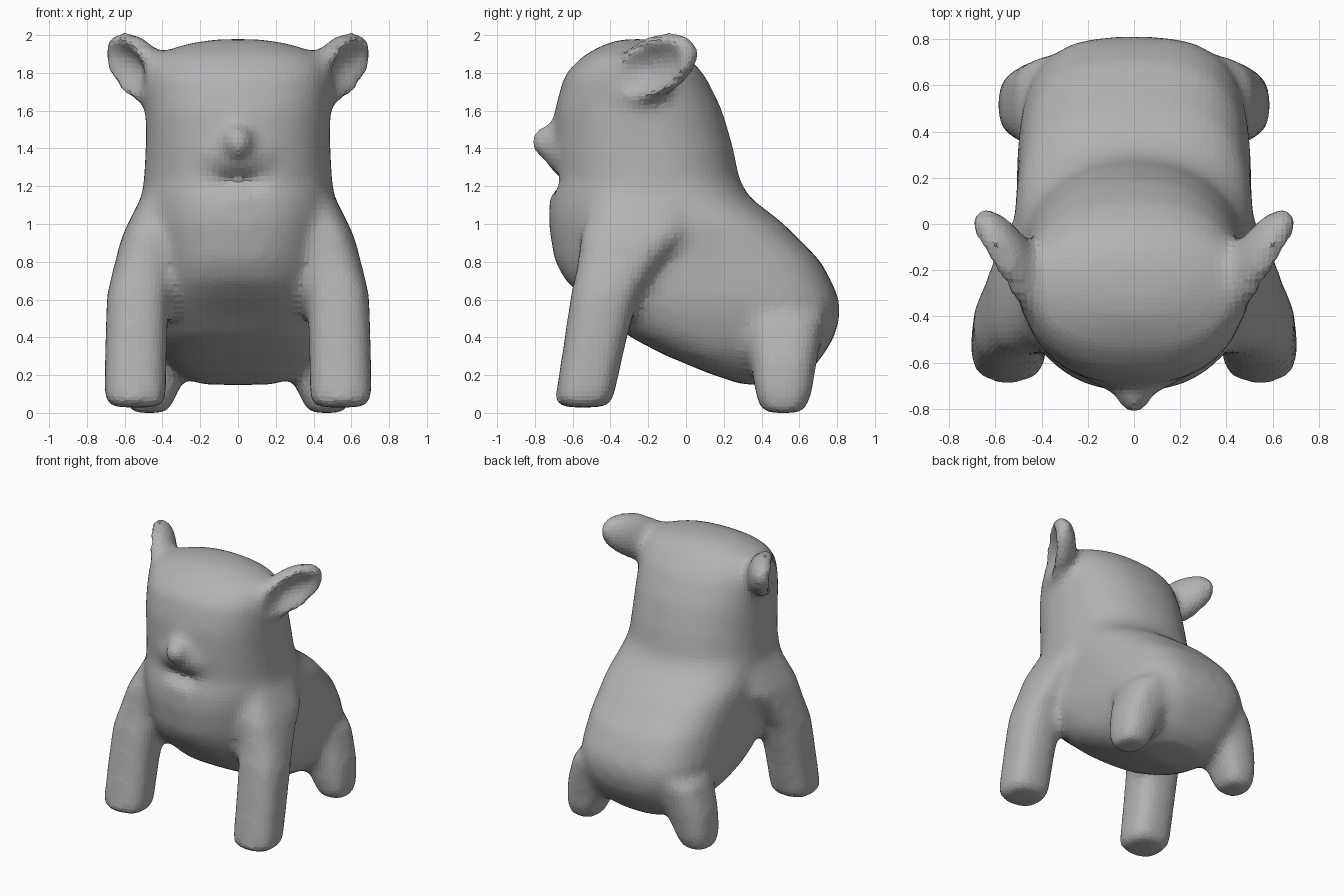
import bpy
import bmesh
import math
from mathutils import Matrix, Vector

default_cube = bpy.data.objects.get("Cube")
if default_cube:
    bpy.data.objects.remove(default_cube, do_unlink=True)

SEGMENTS = 32
shape = bmesh.new()


def rounded_ring(x, y, z, half_x, half_y, front_power, back_power):
    """Horizontal superellipse ring, with its own squareness front and back."""
    ring = []
    for step in range(SEGMENTS):
        angle = math.tau * step / SEGMENTS
        c, s = math.cos(angle), math.sin(angle)
        power = front_power if s < 0 else back_power
        px = math.copysign(abs(c) ** (2 / power), c) * half_x
        py = math.copysign(abs(s) ** (2 / power), s) * half_y
        ring.append(shape.verts.new((x + px, y + py, z)))
    return ring


def loft(sections):
    """Closed skin through a stack of rings."""
    rings = [rounded_ring(*section) for section in sections]
    for low, high in zip(rings, rings[1:]):
        for i in range(SEGMENTS):
            j = (i + 1) % SEGMENTS
            shape.faces.new((low[i], low[j], high[j], high[i]))
    shape.faces.new(rings[0][::-1])
    shape.faces.new(rings[-1])


def ellipsoid(center, radii):
    matrix = Matrix.Translation(center) @ Matrix.Diagonal((*radii, 1))
    bmesh.ops.create_uvsphere(shape, u_segments=24, v_segments=16, radius=1, matrix=matrix)


def leg(sections, side):
    loft([(side * x, y, z, rx, ry, 2.7, 2.7) for x, y, z, rx, ry in sections])


def ear(side):
    """Thick leaf with a cupped outer face."""
    along = Vector((.47, .78, .41)).normalized()
    facing = Vector((.85, -.5, -.1))
    facing = (facing - along * facing.dot(along)).normalized()
    across = facing.cross(along)
    made = bmesh.ops.create_uvsphere(shape, u_segments=32, v_segments=20, radius=1)
    for v in made["verts"]:
        a, b, c = v.co
        if c > 0:
            c -= 1.25 * max(0, 1 - (a * a + b * b) / .65)
        p = Vector((.54, -.17, 1.82)) + along * a * .29 + across * b * .165 + facing * c * .12
        v.co = (side * p.x, p.y, p.z)


# Torso and head: height, front, back, half width, front and back squareness
torso = [
    (.14, .30, .56, .20, 2.5, 2.5),
    (.20, .12, .65, .31, 3, 3),
    (.30, -.12, .73, .41, 3, 3),
    (.40, -.31, .79, .46, 3, 3),
    (.50, -.42, .815, .49, 3, 3.1),
    (.60, -.54, .81, .51, 2.7, 3.1),
    (.69, -.64, .77, .51, 2.4, 3.1),
    (.80, -.70, .71, .51, 2.3, 3.1),
    (1.0, -.73, .51, .52, 2.3, 2.9),
    (1.13, -.72, .34, .51, 2.3, 2.5),
    (1.22, -.69, .285, .50, 2.3, 2.2),
    (1.4, -.70, .25, .49, 2.3, 2.2),
    (1.6, -.695, .19, .49, 2.3, 2.2),
    (1.78, -.645, .10, .49, 2.3, 2.2),
    (1.88, -.55, .01, .45, 2.3, 2.2),
    (1.94, -.44, -.08, .30, 2.2, 2.2),
    (1.97, -.35, -.17, .13, 2, 2),
]
loft([(0, (f + b) / 2, z, w, (b - f) / 2, nf, nb) for z, f, b, w, nf, nb in torso])

# Legs and ears on both sides
front_leg = [
    (.54, -.545, .02, .13, .12),
    (.545, -.54, .06, .165, .155),
    (.54, -.485, .35, .165, .165),
    (.53, -.43, .62, .165, .18),
    (.50, -.36, .78, .155, .215),
    (.46, -.28, .93, .155, .28),
    (.38, -.22, 1.13, .135, .27),
]
rear_leg = [
    (.47, .515, -.01, .10, .11),
    (.46, .515, .08, .135, .15),
    (.41, .52, .27, .17, .175),
    (.31, .52, .50, .20, .22),
]
for side in (-1, 1):
    leg(front_leg, side)
    leg(rear_leg, side)
    ear(side)

# Muzzle, nose and lower lip
ellipsoid((0, -.63, 1.36), (.22, .11, .14))
ellipsoid((0, -.715, 1.425), (.085, .115, .095))
ellipsoid((0, -.64, 1.12), (.18, .09, .07))

bmesh.ops.recalc_face_normals(shape, faces=shape.faces[:])
mesh = bpy.data.meshes.new("puppy_body")
shape.to_mesh(mesh)
shape.free()
puppy = bpy.data.objects.new("puppy_body", mesh)
bpy.context.collection.objects.link(puppy)

# Fuse the parts into one skin
remesh = puppy.modifiers.new("fuse", "REMESH")
remesh.mode = "VOXEL"
remesh.voxel_size = .03
bpy.context.view_layer.update()
evaluated = puppy.evaluated_get(bpy.context.evaluated_depsgraph_get())
skin = bmesh.new()
skin.from_mesh(evaluated.to_mesh())
evaluated.to_mesh_clear()
puppy.modifiers.clear()

# Press in the mouth, then soften the joins
for v in skin.verts:
    x, y, z = v.co
    reach = (x / .18) ** 2 + ((z - 1.21 - x * x) / .05) ** 2
    if y < -.5 and reach < 1:
        v.co.y += .06 * (1 - reach)
for _ in range(9):
    bmesh.ops.smooth_vert(skin, verts=skin.verts[:], factor=.5,
                          use_axis_x=True, use_axis_y=True, use_axis_z=True)

# Rest the feet on the ground
ground = min(v.co.z for v in skin.verts)
bmesh.ops.translate(skin, verts=skin.verts[:], vec=(0, 0, -ground))
for face in skin.faces:
    face.smooth = False
skin.to_mesh(mesh)
skin.free()

# Single grey colour
grey = bpy.data.materials.new("plain_grey")
grey.use_nodes = True
colour = (.45, .45, .45, 1)
grey.diffuse_color = colour
grey.node_tree.nodes["Principled BSDF"].inputs["Base Color"].default_value = colour
mesh.materials.clear()
mesh.materials.append(grey)
